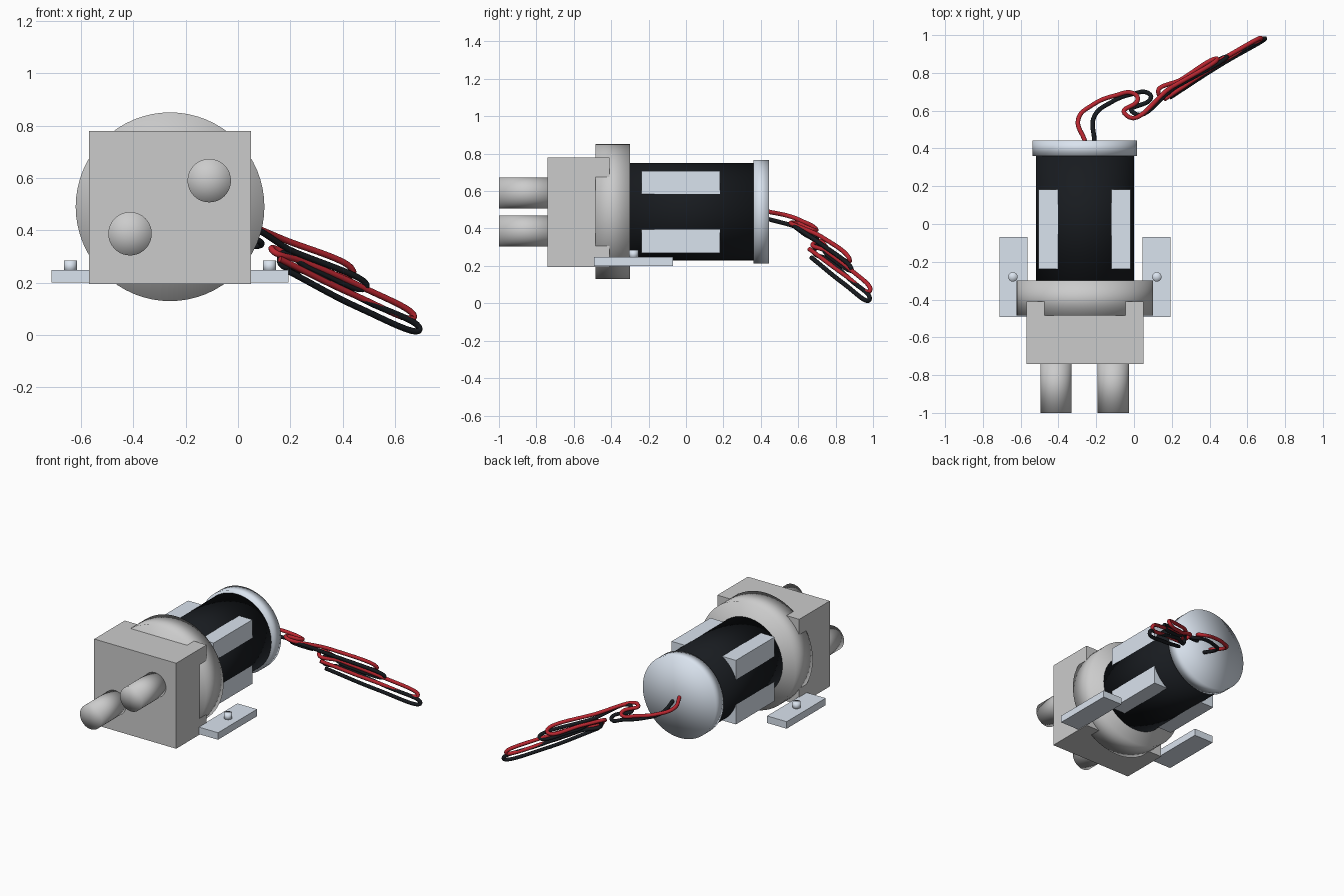
import bpy
from math import pi

if "Cube" in bpy.data.objects:
    bpy.data.objects.remove(bpy.data.objects["Cube"])

CX, CZ = -0.26, 0.49          # motor axis, running along y


def material(name, rgb):
    m = bpy.data.materials.new(name)
    m.diffuse_color = (*rgb, 1)
    m.use_nodes = True
    m.node_tree.nodes["Principled BSDF"].inputs["Base Color"].default_value = m.diffuse_color
    return m


BLACK = material("black", (0.009, 0.011, 0.014))
RED = material("red", (0.5, 0.02, 0.03))
STEEL = material("steel", (0.70, 0.77, 0.86))


def finish(name, mat):
    ob = bpy.context.object
    ob.name = name
    if mat:
        ob.data.materials.append(mat)
    return ob


def box(name, x, y, z, mat=None):
    """Box from (min, max) pairs."""
    bpy.ops.mesh.primitive_cube_add(size=1, location=[sum(p) / 2 for p in (x, y, z)])
    bpy.context.object.scale = [p[1] - p[0] for p in (x, y, z)]
    bpy.ops.object.transform_apply(location=False, rotation=False, scale=True)
    return finish(name, mat)


def cylinder(name, r, loc, depth, mat=None, along_y=True, sides=64):
    bpy.ops.mesh.primitive_cylinder_add(
        vertices=sides, radius=r, depth=depth, location=loc, end_fill_type='TRIFAN',
        rotation=(pi / 2 if along_y else 0, 0, 0))
    bpy.ops.object.shade_smooth()
    return finish(name, mat)


def y_cylinder(name, r, y, x=CX, z=CZ, mat=None):
    return cylinder(name, r, (x, sum(y) / 2, z), y[1] - y[0], mat)


def wire(name, pts, mat, r=0.012):
    cu = bpy.data.curves.new(name, 'CURVE')
    cu.dimensions = '3D'
    cu.bevel_depth = r
    cu.bevel_resolution = 3
    cu.use_fill_caps = True
    cu.resolution_u = 10
    sp = cu.splines.new('BEZIER')
    sp.bezier_points.add(len(pts) - 1)
    for bp, p in zip(sp.bezier_points, pts):
        bp.co = p
        bp.handle_left_type = bp.handle_right_type = 'AUTO'
    ob = bpy.data.objects.new(name, cu)
    bpy.context.collection.objects.link(ob)
    cu.materials.append(mat)


# pump head, flange and ports
box("pump_head", (-0.57, 0.05), (-0.74, -0.41), (0.195, 0.78))
y_cylinder("flange", 0.361, (-0.485, -0.30))
y_cylinder("inlet_port", 0.083, (-1.0, -0.70), -0.11, 0.59)
y_cylinder("outlet_port", 0.083, (-1.0, -0.70), -0.413, 0.387)

# motor can, the block whose corners poke out of it, and the end cap
y_cylinder("motor_body", 0.26, (-0.32, 0.37), mat=BLACK)
box("motor_block", (-0.505, -0.018), (-0.238, 0.182), (0.27, 0.708), STEEL)
y_cylinder("end_cap", 0.277, (0.36, 0.443), mat=STEEL)

# mounting feet with screws
for side, s in (("left", -1), ("right", 1)):
    inner, outer = CX + s * 0.305, CX + s * 0.453
    box(side + "_foot", tuple(sorted((inner, outer))), (-0.492, -0.07), (0.20, 0.248), STEEL)
    cylinder(side + "_screw", 0.025, (CX + s * 0.381, -0.28, 0.262), 0.046,
             STEEL, along_y=False, sides=24)

# wires folded back and forth into a slim bundle
wire("red_wire", [
    (-0.26, 0.44, 0.49), (-0.295, 0.555, 0.465), (-0.22, 0.63, 0.435),
    (-0.10, 0.68, 0.41), (0.0, 0.69, 0.39), (0.02, 0.66, 0.40), (-0.05, 0.585, 0.43),
    (0.20, 0.725, 0.355), (0.44, 0.87, 0.245), (0.43, 0.875, 0.225),
    (0.25, 0.765, 0.285), (0.13, 0.69, 0.325), (0.25, 0.75, 0.28), (0.48, 0.88, 0.18),
    (0.67, 0.985, 0.078), (0.67, 0.98, 0.063), (0.45, 0.85, 0.15), (0.16, 0.66, 0.29)], RED)
wire("black_wire", [
    (-0.21, 0.44, 0.45), (-0.21, 0.57, 0.415), (-0.12, 0.645, 0.385),
    (0.0, 0.69, 0.36), (0.07, 0.695, 0.34), (0.09, 0.67, 0.35), (-0.01, 0.595, 0.40),
    (0.22, 0.725, 0.315), (0.49, 0.88, 0.195), (0.485, 0.885, 0.178),
    (0.29, 0.77, 0.245), (0.16, 0.69, 0.295), (0.28, 0.76, 0.235), (0.50, 0.88, 0.125),
    (0.692, 0.982, 0.03), (0.69, 0.977, 0.015), (0.47, 0.85, 0.10), (0.19, 0.67, 0.245)], BLACK)
